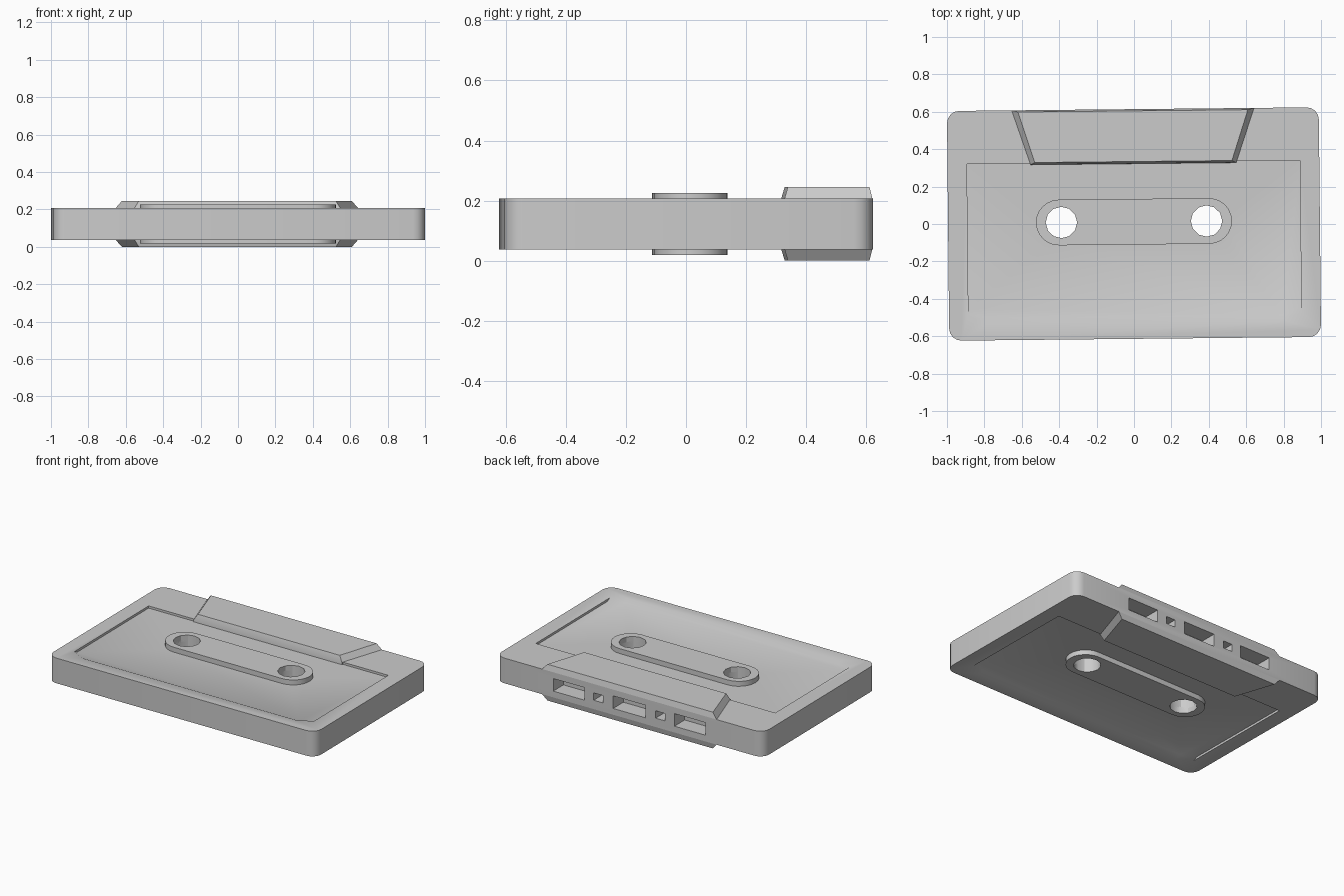
import bpy, bmesh, math

if "Cube" in bpy.data.objects:
    bpy.data.objects.remove(bpy.data.objects["Cube"])

MID = 0.1225          # mid height of the whole model
HALF = 0.085          # half thickness of the main shell
DEPTH = 0.015         # depth of the label recess
TILT = 0.0101         # slight turn of the model about z
HUB_X, HUB_Y = 0.388, 0.012


def loft(name, loops, side=1):
    """Closed solid through [(points, height)], heights measured from MID."""
    bm = bmesh.new()
    rings = [[bm.verts.new((x, y, MID + side * h)) for x, y in pts] for pts, h in loops]
    n = len(rings[0])
    bm.faces.new(rings[0][::-1])
    bm.faces.new(rings[-1])
    for a, b in zip(rings, rings[1:]):
        for i in range(n):
            bm.faces.new((a[i], a[(i + 1) % n], b[(i + 1) % n], b[i]))
    bmesh.ops.recalc_face_normals(bm, faces=bm.faces)
    me = bpy.data.meshes.new(name)
    bm.to_mesh(me)
    bm.free()
    ob = bpy.data.objects.new(name, me)
    bpy.context.collection.objects.link(ob)
    return ob


def arc(cx, cy, r, start, end, seg):
    return [(cx + r * math.cos(math.radians(start + (end - start) * i / seg)),
             cy + r * math.sin(math.radians(start + (end - start) * i / seg)))
            for i in range(seg + 1)]


def box(x0, x1, y0, y1):
    return [(x0, y0), (x1, y0), (x1, y1), (x0, y1)]


def cut(ob, cutters):
    bpy.context.view_layer.objects.active = ob
    for c in cutters:
        c.hide_render = True
        m = ob.modifiers.new("cut", 'BOOLEAN')
        m.operation, m.solver, m.object = 'DIFFERENCE', 'EXACT', c
        bpy.ops.object.modifier_apply(modifier=m.name)
        bpy.data.objects.remove(c)


def hole_cutters():
    return [loft("hole_cutter", [(arc(s * HUB_X, HUB_Y, 0.084, 0, 330, 11), h)
                                 for h in (-0.2, 0.2)]) for s in (-1, 1)]


# Main shell with rounded corners
W, D, R = 0.994, 0.614, 0.065
outline = []
for k, (sx, sy) in enumerate([(1, 1), (-1, 1), (-1, -1), (1, -1)]):
    outline += arc(sx * (W - R), sy * (D - R), R, k * 90, k * 90 + 90, 4)
shell = loft("shell", [(outline, -HALF), (outline, HALF)])


# Label recess outline, its front edge sloping outwards
def recess(dy):
    return [(0.89, 0.33), (-0.89, 0.33), (-0.89, -0.445 - dy),
            (-0.795, -0.495 - dy), (0.795, -0.495 - dy), (0.89, -0.445 - dy)]


cutters = [loft("recess_cutter", [(recess(0), HALF - DEPTH), (recess(0.06), HALF + DEPTH)], s)
           for s in (-1, 1)]
# Openings along the back edge
for x, w, h in [(-0.45, 0.23, 0.085), (-0.23, 0.07, 0.05), (0, 0.24, 0.085),
                (0.23, 0.07, 0.05), (0.45, 0.23, 0.085)]:
    b = box(x - w / 2, x + w / 2, D - 0.11, D + 0.1)
    cutters.append(loft("window_cutter", [(b, -h / 2), (b, h / 2)]))
cut(shell, cutters + hole_cutters())
parts = [shell]

# Raised parts on both faces
for s, tag in ((1, "top"), (-1, "bottom")):
    # Pill-shaped hub surround
    pill = arc(0.402, HUB_Y, 0.122, -90, 90, 12) + arc(-0.402, HUB_Y, 0.122, 90, 270, 12)
    hub = loft("hub_surround_" + tag, [(pill, HALF - DEPTH - 0.01), (pill, 0.1035)], s)
    cut(hub, hole_cutters())
    parts.append(hub)

    # Thick wedge along the back edge
    def trap(front, back, y0, y1):
        return [(-front, y0), (front, y0), (back, y1), (-back, y1)]
    parts.append(loft("back_wedge_" + tag, [
        (trap(0.55, 0.64, 0.322, D - 0.01), HALF - DEPTH - 0.005),
        (trap(0.55, 0.648, 0.323, D), HALF),
        (trap(0.527, 0.615, 0.334, D - 0.009), MID)], s))

# Soft corners, sharp edges, slight turn
for ob in parts:
    bpy.ops.object.select_all(action='DESELECT')
    ob.select_set(True)
    bpy.context.view_layer.objects.active = ob
    ob.rotation_euler.z = TILT
    bpy.ops.object.shade_smooth_by_angle(angle=math.radians(30))
